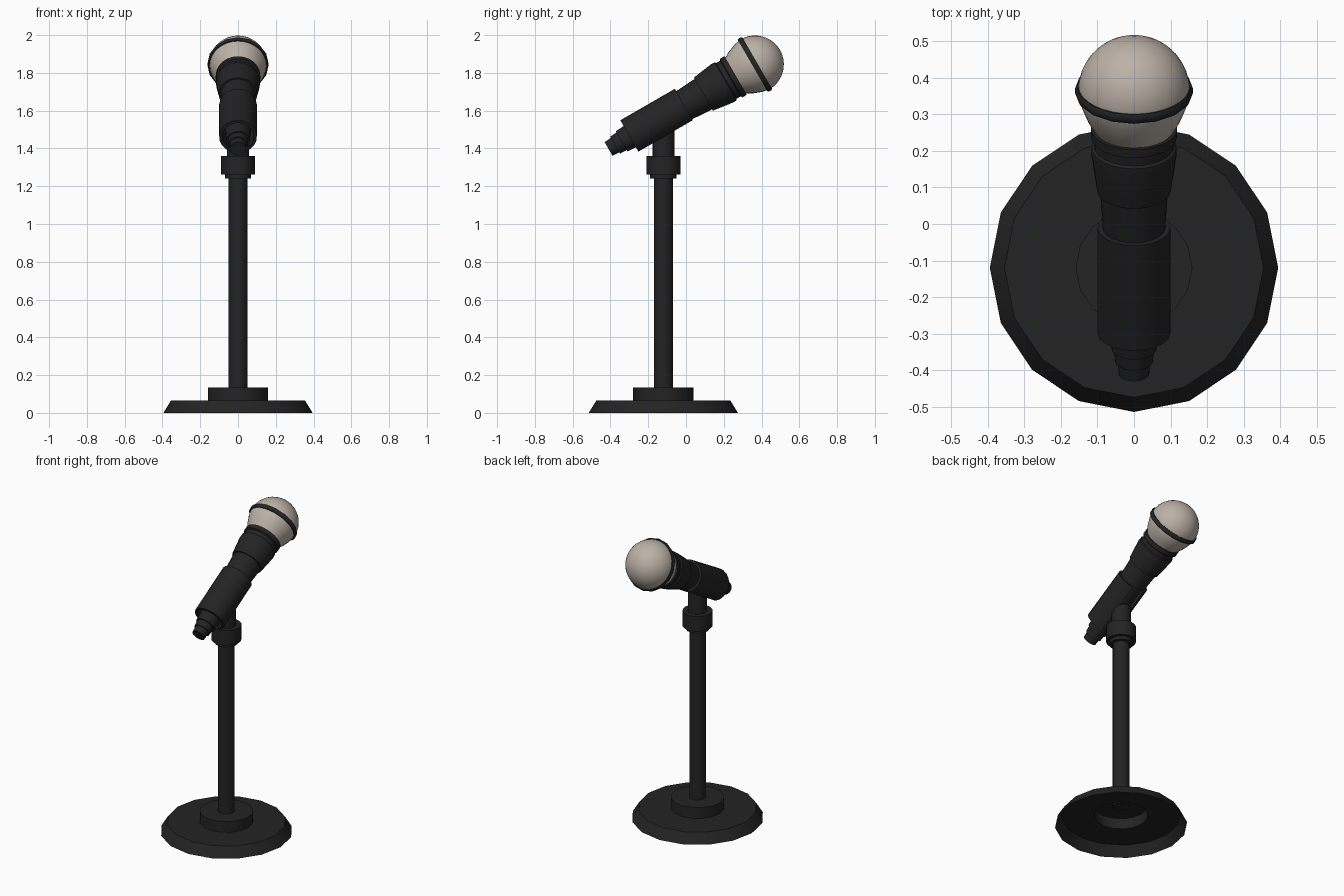
import bpy, bmesh, math
from mathutils import Matrix, Vector

if "Cube" in bpy.data.objects:
    bpy.data.objects.remove(bpy.data.objects["Cube"])

TILT = math.radians(30)
POLE_Y = -0.12
HEAD = Vector((0, 0.365, 1.845))


def material(name, rgb):
    m = bpy.data.materials.new(name)
    m.diffuse_color = (*rgb, 1)
    m.use_nodes = True
    m.node_tree.nodes["Principled BSDF"].inputs["Base Color"].default_value = m.diffuse_color
    return m


BLACK = material("matte black", (0.017, 0.017, 0.017))
BEIGE = material("grille beige", (0.50, 0.44, 0.385))

STAND = Matrix.Translation((0, POLE_Y, 0))
# local z runs along the microphone, local y points to its upper side
MIC = Matrix.Translation(HEAD) @ Matrix.Rotation(TILT - math.pi / 2, 4, 'X')


def finish(name, bm, matrix, mat):
    bmesh.ops.remove_doubles(bm, verts=bm.verts, dist=1e-5)
    bm.transform(matrix)
    me = bpy.data.meshes.new(name)
    bm.to_mesh(me)
    bm.free()
    me.materials.append(mat)
    ob = bpy.data.objects.new(name, me)
    bpy.context.collection.objects.link(ob)
    bpy.ops.object.select_all(action='DESELECT')
    ob.select_set(True)
    bpy.context.view_layer.objects.active = ob
    bpy.ops.object.shade_smooth_by_angle(angle=math.radians(35))
    return ob


def lathe(name, profile, matrix, mat, n=16, shear=0.0):
    """Turn (radius, height) points; shear slants the last ring along y."""
    bm = bmesh.new()
    rings = []
    for i, (r, z) in enumerate(profile):
        ring = []
        for k in range(n):
            a = 2 * math.pi * k / n
            x, y = r * math.cos(a), r * math.sin(a)
            dz = shear * y if i == len(profile) - 1 else 0
            ring.append(bm.verts.new((x, y, z + dz)))
        rings.append(ring)
    for lo, hi in zip(rings, rings[1:]):
        for k in range(n):
            j = (k + 1) % n
            bm.faces.new((lo[k], lo[j], hi[j], hi[k]))
    return finish(name, bm, matrix, mat)


# Stand: hollow base plate with hub, pole, collar, slanted neck
lathe("base", [(0.395, 0), (0.355, 0.065), (0.16, 0.065), (0.16, 0.135), (0.04, 0.135)],
      STAND, BLACK)
lathe("pole", [(0, 0.125), (0.05, 0.125), (0.05, 1.26), (0, 1.26)], STAND, BLACK)
lathe("collar", [(0.04, 1.24), (0.07, 1.24), (0.07, 1.262), (0.09, 1.262),
                 (0.09, 1.36), (0, 1.36)], STAND, BLACK)
lathe("neck", [(0.058, 1.35), (0.058, 1.46)], STAND, BLACK, shear=math.tan(TILT))

# Microphone handle with stepped tail and flared grip
lathe("handle", [(0, -0.895), (0.042, -0.895), (0.044, -0.855), (0.052, -0.855),
                 (0.054, -0.815), (0.062, -0.815), (0.066, -0.74), (0.092, -0.33),
                 (0.092, -0.315), (0.101, -0.315), (0.117, -0.2), (0.116, -0.18),
                 (0.109, -0.175), (0.109, -0.15), (0.118, -0.145), (0.118, -0.118),
                 (0, -0.118)], MIC, BLACK, n=24)

# Grille: tapered lower half, round upper half
R = 0.153
dome = [(R * math.cos(a), R * math.sin(a)) for a in
        [math.pi / 2 * i / 10 for i in range(11)]]
lathe("grille", [(0.105, -0.125), (0.128, -0.085), (0.145, -0.04)] + dome, MIC, BEIGE, n=32)
lathe("grille_band", [(0.148, -0.014), (0.157, -0.014), (0.162, -0.006), (0.162, 0.006),
                      (0.157, 0.014), (0.148, 0.014)], MIC, BLACK, n=16)

# Clip: C-shaped sleeve, open along its upper side
bm = bmesh.new()
gap = math.radians(24)
steps = 18
sections = []
for k in range(steps + 1):
    a = math.pi / 2 + gap + (2 * math.pi - 2 * gap) * k / steps
    c, s = math.cos(a), math.sin(a)
    sections.append([bm.verts.new((r * c, r * s, z)) for r, z in
                     ((0.1, -0.765), (0.1, -0.432), (0.084, -0.432), (0.084, -0.765))])
for p, q in zip(sections, sections[1:]):
    for i in range(4):
        j = (i + 1) % 4
        bm.faces.new((p[i], q[i], q[j], p[j]))
bm.faces.new(sections[0])
bm.faces.new(sections[-1][::-1])
bmesh.ops.recalc_face_normals(bm, faces=bm.faces)
finish("clip", bm, MIC, BLACK)
